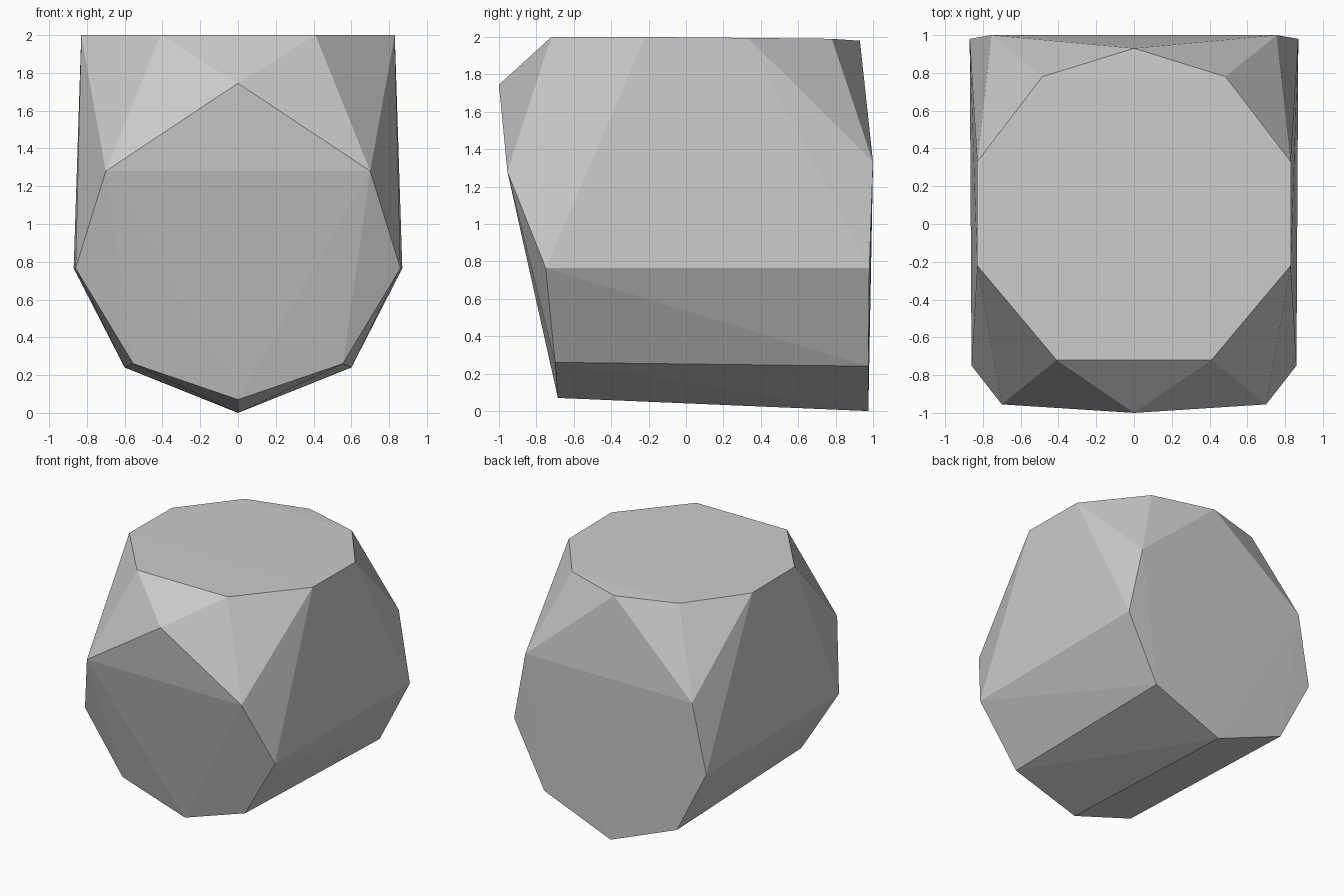
import bpy
import bmesh

cube = bpy.data.objects.get("Cube")
if cube:
    bpy.data.objects.remove(cube)


def make_material(name, colour):
    mat = bpy.data.materials.new(name)
    mat.use_nodes = True
    mat.diffuse_color = colour
    mat.node_tree.nodes["Principled BSDF"].inputs["Base Color"].default_value = colour
    return mat


def add_mirrored_ring(bm, half_ring):
    """Add the corners of one flat cut, mirrored across x = 0."""
    for x, y, z in half_ring:
        for side in ((1, -1) if x else (1,)):
            bm.verts.new((side * x, y, z))


# Right half of each large cut face
top_cut = [(0.41, -0.72, 2.0), (0.83, -0.22, 2.0), (0.83, 0.33, 1.995),
           (0.485, 0.78, 1.99), (0, 0.93, 1.98)]
front_cut = [(0, -1.0, 1.745), (0.7, -0.955, 1.28), (0.86, -0.75, 0.765),
             (0.555, -0.7, 0.26), (0, -0.685, 0.07)]
back_cut = [(0.755, 1.0, 1.33), (0.87, 0.98, 0.765), (0.6, 0.975, 0.24),
            (0, 0.975, 0)]

# Faceted block stretched between the three cuts
bm = bmesh.new()
for ring in (top_cut, front_cut, back_cut):
    add_mirrored_ring(bm, ring)
bmesh.ops.convex_hull(bm, input=bm.verts)
bmesh.ops.recalc_face_normals(bm, faces=bm.faces)

mesh = bpy.data.meshes.new("faceted_block")
bm.to_mesh(mesh)
bm.free()
mesh.materials.append(make_material("light grey", (0.6, 0.6, 0.6, 1)))
block = bpy.data.objects.new("faceted_block", mesh)
bpy.context.collection.objects.link(block)
